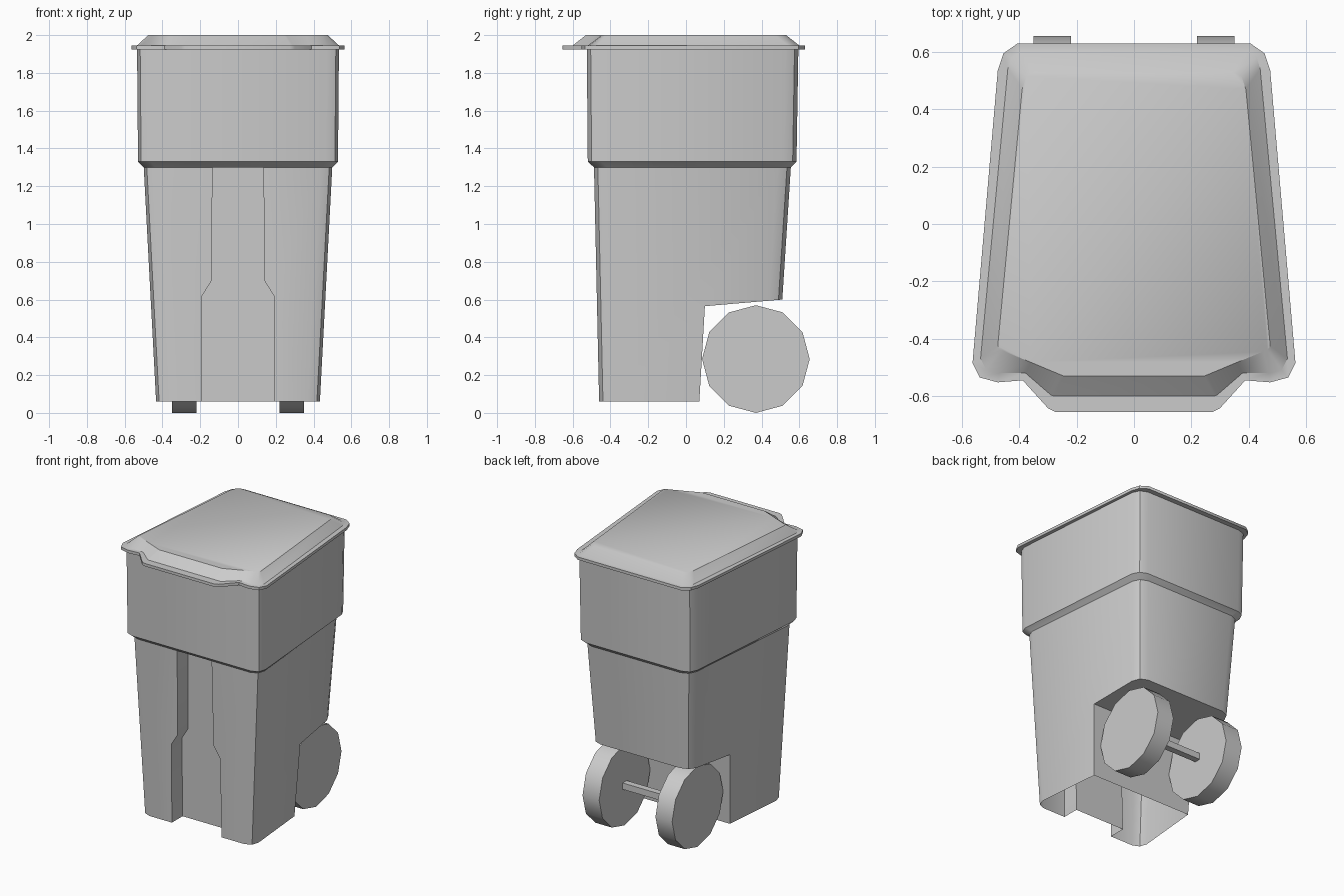
import bpy, bmesh, math
from mathutils import Vector, Matrix

if "Cube" in bpy.data.objects:
    bpy.data.objects.remove(bpy.data.objects["Cube"])


def loft(name, rings, smooth=True):
    """Closed solid skinned through rings of equal point count."""
    bm = bmesh.new()
    loops = [[bm.verts.new(p) for p in ring] for ring in rings]
    n = len(loops[0])
    for a, b in zip(loops, loops[1:]):
        for i in range(n):
            j = (i + 1) % n
            bm.faces.new((a[i], a[j], b[j], b[i]))
    bm.faces.new(loops[0][::-1])
    bm.faces.new(loops[-1])
    bmesh.ops.recalc_face_normals(bm, faces=bm.faces)
    return finish(name, bm, smooth)


def finish(name, bm, smooth=True):
    mesh = bpy.data.meshes.new(name)
    bm.to_mesh(mesh)
    bm.free()
    ob = bpy.data.objects.new(name, mesh)
    bpy.context.collection.objects.link(ob)
    if smooth:
        shade(ob)
    return ob


def select(ob):
    bpy.ops.object.select_all(action='DESELECT')
    ob.select_set(True)
    bpy.context.view_layer.objects.active = ob


def shade(ob):
    select(ob)
    bpy.ops.object.shade_smooth_by_angle(angle=math.radians(35))


def body_ring(z, yf, yb, wf, wb, r=0.07):
    """Trapezoid with two-segment rounded corners."""
    corners = [Vector(c) for c in ((-wf, yf, z), (wf, yf, z), (wb, yb, z), (-wb, yb, z))]
    pts = []
    for i, c in enumerate(corners):
        a = c + (corners[i - 1] - c).normalized() * r
        b = c + (corners[(i + 1) % 4] - c).normalized() * r
        pts += [a, c * 0.414 + (a + b) * 0.293, b]
    return pts


def mirrored(half, z):
    """Full outline from its right half."""
    return [(x, y, z) for x, y in half] + [(-x, y, z) for x, y in reversed(half)]


# Tapered body with wider upper collar
body = loft("bin_body", [
    body_ring(0.06, -0.46, 0.475, 0.44, 0.355),
    body_ring(1.30, -0.487, 0.555, 0.505, 0.415),
    body_ring(1.33, -0.52, 0.585, 0.535, 0.445),
    body_ring(1.93, -0.525, 0.595, 0.54, 0.45)], smooth=False)

# Cutters: wheel well at the back, recessed channel down the front
well = [(0.067, 0.0), (0.10, 0.565), (0.51, 0.60), (0.9, 0.633), (0.9, 0.0)]
well_cutter = loft("well_cutter", [[(x, y, z) for y, z in well] for x in (-0.8, 0.8)], False)
side = [(0.195, 0.0), (0.19, 0.62), (0.14, 0.70), (0.135, 1.299)]
outline = side + [(-x, z) for x, z in reversed(side)]
channel_cutter = loft("channel_cutter", [
    [(x, y0 - 0.022 * z, z) for x, z in outline] for y0 in (-0.8, -0.34)], False)

for cutter in (well_cutter, channel_cutter):
    mod = body.modifiers.new("cut", 'BOOLEAN')
    mod.operation = 'DIFFERENCE'
    mod.solver = 'EXACT'
    mod.object = cutter
    select(body)
    bpy.ops.object.modifier_apply(modifier=mod.name)
for cutter in (well_cutter, channel_cutter):
    bpy.data.objects.remove(cutter)

# Open the underside and the mouth of the body
bm = bmesh.new()
bm.from_mesh(body.data)
ends = [f for f in bm.faces if all(abs(v.co.z - 0.06) < 1e-3 for v in f.verts)
        or all(abs(v.co.z - 1.93) < 1e-3 for v in f.verts)]
bmesh.ops.delete(bm, geom=ends, context='FACES')
bm.to_mesh(body.data)
bm.free()
shade(body)

# Lid: thin flange with front lip, then a bevelled raised panel
flange = [(0.275, -0.655), (0.30, -0.642), (0.388, -0.545), (0.475, -0.552), (0.538, -0.535),
          (0.563, -0.485), (0.475, 0.535), (0.455, 0.595), (0.405, 0.63)]
base = [(0.28, -0.60), (0.29, -0.596), (0.378, -0.52), (0.47, -0.52), (0.515, -0.51),
        (0.535, -0.47), (0.44, 0.54), (0.428, 0.58), (0.395, 0.60)]
panel = [(0.245, -0.53), (0.255, -0.526), (0.36, -0.482), (0.45, -0.445), (0.465, -0.44),
         (0.475, -0.425), (0.39, 0.47), (0.375, 0.515), (0.345, 0.53)]
loft("lid", [mirrored(flange, 1.925), mirrored(flange, 1.945),
             mirrored(base, 1.945), mirrored(panel, 2.0)])

# Twelve-sided wheels
WY, WZ, WR = 0.37, 0.285, 0.285
for label, s in (("left", -1), ("right", 1)):
    rings = [[(s * x, WY + WR * math.cos(math.tau * i / 12), WZ + WR * math.sin(math.tau * i / 12))
              for i in range(12)] for x in (0.22, 0.35)]
    loft("wheel_" + label, rings)

# Square axle
bm = bmesh.new()
bmesh.ops.create_cube(bm, size=1, matrix=Matrix.Translation((0, WY, WZ)) @ Matrix.Diagonal((0.46, 0.045, 0.045, 1)))
finish("axle", bm, False)
